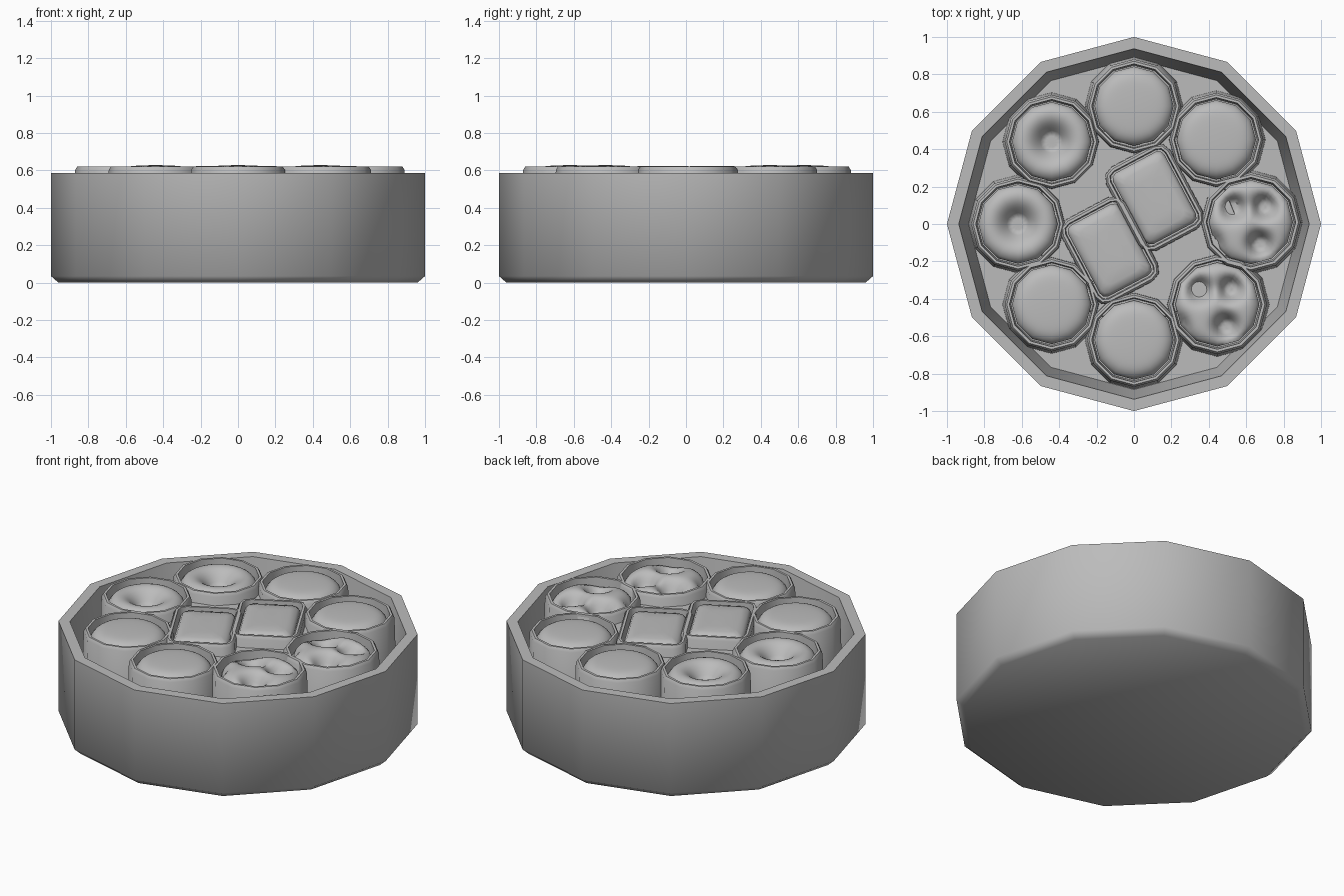
import bpy, bmesh, math
from math import sin, cos, pi, radians, exp
from mathutils import Matrix, Vector

cube = bpy.data.objects.get("Cube")
if cube:
    bpy.data.objects.remove(cube)

grey = bpy.data.materials.new("plain grey")
grey.use_nodes = True
color = (0.5, 0.5, 0.5, 1)
grey.diffuse_color = color
grey.node_tree.nodes["Principled BSDF"].inputs["Base Color"].default_value = color


def polygon(radius, sides=12):
    return [Vector((radius * cos(2 * pi * i / sides), radius * sin(2 * pi * i / sides))) for i in range(sides)]


def rounded_box(half_x, half_y, corner):
    # Rectangle with three-point rounded corners
    points = []
    for k, (sx, sy) in enumerate([(1, 1), (-1, 1), (-1, -1), (1, -1)]):
        for step in range(3):
            a = k * pi / 2 + step * pi / 4
            points.append(Vector((sx * (half_x - corner) + corner * cos(a),
                                  sy * (half_y - corner) + corner * sin(a))))
    return points


def finish(name, bm, place, angle):
    bmesh.ops.recalc_face_normals(bm, faces=bm.faces)
    mesh = bpy.data.meshes.new(name)
    bm.to_mesh(mesh)
    bm.free()
    obj = bpy.data.objects.new(name, mesh)
    bpy.context.collection.objects.link(obj)
    obj.matrix_world = place
    mesh.materials.append(grey)
    bpy.ops.object.select_all(action="DESELECT")
    obj.select_set(True)
    bpy.context.view_layer.objects.active = obj
    bpy.ops.object.shade_smooth_by_angle(angle=radians(angle))
    return obj


def loft(name, rings, place=Matrix(), angle=50):
    # Skin a stack of (outline, height) rings and cap both ends
    bm = bmesh.new()
    loops = [[bm.verts.new((p.x, p.y, z)) for p in outline] for outline, z in rings]
    for low, high in zip(loops, loops[1:]):
        n = len(low)
        for i in range(n):
            j = (i + 1) % n
            bm.faces.new((low[i], low[j], high[j], high[i]))
    bm.faces.new(loops[0][::-1])
    bm.faces.new(loops[-1])
    return finish(name, bm, place, angle)


def biscuit(name, place, dips=()):
    # Domed disc with smooth hollows; each dip is (x, y, width, depth)
    bm = bmesh.new()
    steps, sides, radius = 14, 48, 0.212

    def height(x, y):
        t = min(1, math.hypot(x, y) / radius)
        z = TOP - 0.012 * t ** 2 - 0.045 * t ** 8
        z -= sum(d * exp(-((x - u) ** 2 + (y - v) ** 2) / w ** 2) for u, v, w, d in dips)
        return max(z, HOLE)

    centre = bm.verts.new((0, 0, height(0, 0)))
    rings = []
    for s in range(1, steps + 1):
        ring = []
        for i, p in enumerate(polygon(1, sides)):
            # Straighten the outline into twelve flat sides
            a = (2 * pi * i / sides) % (pi / 6) - pi / 12
            q = p * (radius * s / steps * cos(pi / 12) / cos(a))
            ring.append(bm.verts.new((q.x, q.y, height(q.x, q.y))))
        rings.append(ring)
    rings.append([bm.verts.new((v.co.x, v.co.y, FLOOR)) for v in rings[-1]])
    for i in range(sides):
        j = (i + 1) % sides
        bm.faces.new((centre, rings[0][i], rings[0][j]))
        for a, b in zip(rings, rings[1:]):
            bm.faces.new((a[i], b[i], b[j], a[j]))
    return finish(name, bm, place, 50)


BASE, FLOOR, WEB, HOLE, TOP = 0.2, 0.5, 0.55, 0.535, 0.628

# Round tin with a chamfered foot and a thick rim
loft("tin", [(polygon(r), z) for r, z in
             [(0.96, 0), (1, 0.035), (1, 0.585), (0.937, 0.585), (0.885, BASE)]])

# Sunken web of the tray, joining the cups
loft("tray_web", [(polygon(0.6, 8), BASE), (polygon(0.56, 8), WEB)])

# Wall section shared by all cups: offset from the inner edge, height
WALL = [(0.045, BASE), (0.033, 0.602), (0.022, 0.62), (0.008, 0.62), (0, FLOOR)]

ring_dips = [(0, 0, 0.085, 0.12)]
pretzel_dips = [(-0.09, 0.075, 0.055, 0.12), (0.07, 0.08, 0.055, 0.12),
                (0.045, -0.11, 0.055, 0.12), (-0.2, -0.11, 0.05, 0.08)]

# Outer ring of eight cups and their biscuits
round_cups = [
    ("plain", 0, 0.63, ()), ("plain", 0.44, 0.45, ()),
    ("pretzel", 0.625, 0.01, pretzel_dips), ("pretzel", 0.445, -0.43, pretzel_dips),
    ("plain", 0, -0.62, ()), ("plain", -0.44, -0.43, ()),
    ("ring", -0.62, 0, ring_dips), ("ring", -0.44, 0.44, ring_dips)]
for n, (kind, x, y, dips) in enumerate(round_cups, 1):
    place = Matrix.Translation((x, y, 0))
    if kind == "pretzel":
        place = place @ Matrix.Scale(1.06, 4, (1, 0, 0)) @ Matrix.Scale(1.06, 4, (0, 1, 0))
    loft(f"cup_{n}", [(polygon(0.218 + d), z) for d, z in WALL], place)
    biscuit(f"{kind}_biscuit_{n}", place, dips)

# Two slanted oblong cups and biscuits in the middle
for side, x, y in [("back", 0.11, 0.14), ("front", -0.13, -0.14)]:
    place = Matrix.Translation((x, y, 0)) @ Matrix.Rotation(radians(28), 4, "Z")
    loft(f"{side}_oblong_cup",
         [(rounded_box(0.16 + d, 0.22 + d, 0.035 + d), z) for d, z in WALL], place)
    loft(f"{side}_oblong_biscuit",
         [(rounded_box(0.155 - d, 0.215 - d, 0.035), z) for d, z in
          [(0, FLOOR), (0, 0.585), (0.015, 0.61), (0.05, 0.62), (0.11, TOP - 0.005)]], place)
